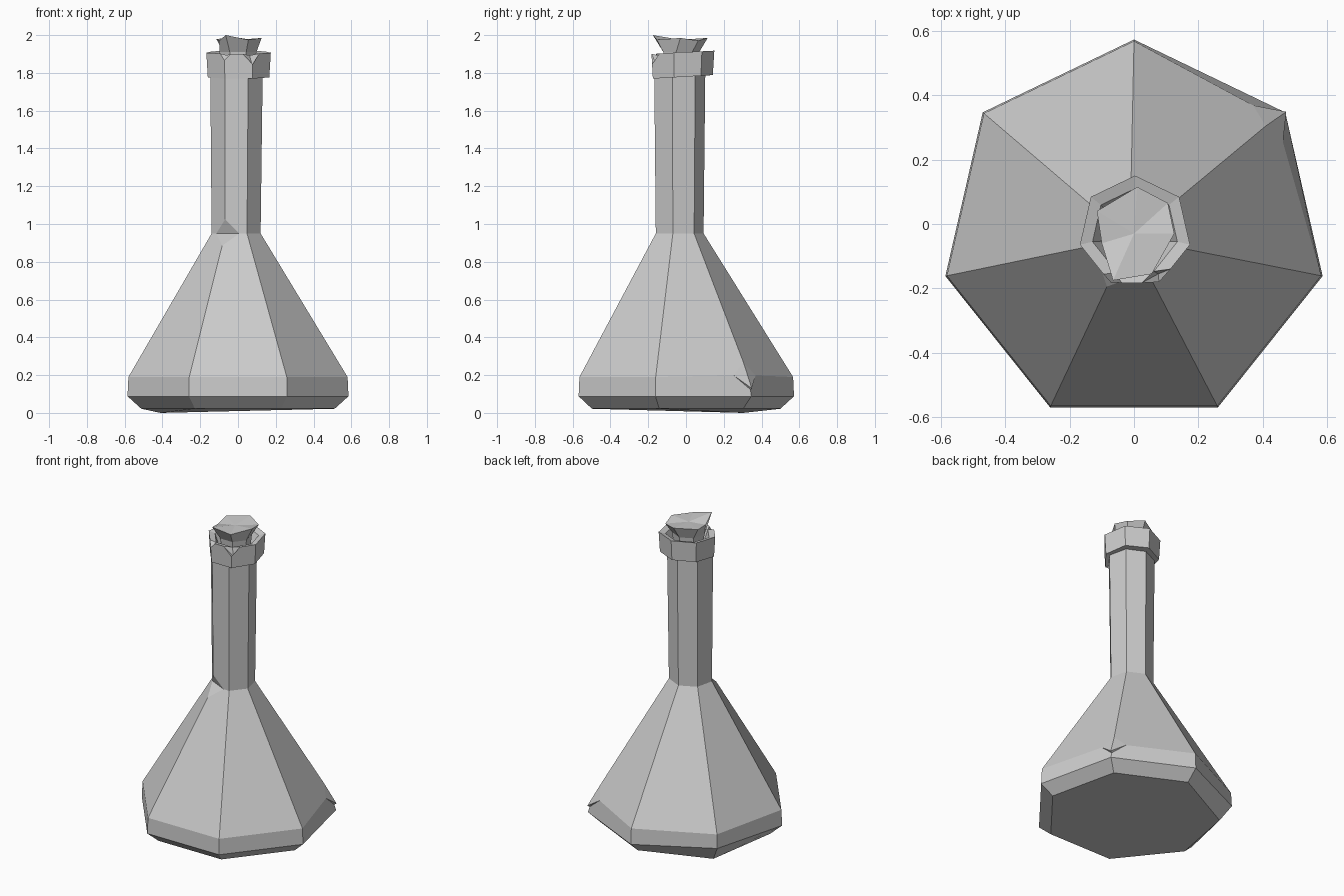
import bpy, bmesh, math
from mathutils import Vector

SIDES = 7

cube = bpy.data.objects.get("Cube")
if cube:
    bpy.data.objects.remove(cube, do_unlink=True)

grey = bpy.data.materials.new("light_grey")
grey.use_nodes = True
grey.diffuse_color = (0.6, 0.6, 0.6, 1)
grey.node_tree.nodes["Principled BSDF"].inputs["Base Color"].default_value = (0.6, 0.6, 0.6, 1)


def ring(bm, r, z, cx=0.0, cy=0.0, tilt=0.0):
    """Seven-sided ring with one corner pointing to the back."""
    verts = []
    for k in range(SIDES):
        a = math.pi / 2 + k * math.tau / SIDES
        x, y = cx + r * math.cos(a), cy + r * math.sin(a)
        verts.append(bm.verts.new((x, y, z + tilt * y)))
    return verts


def skin(bm, rings):
    """Join neighbouring rings with quads."""
    for low, high in zip(rings, rings[1:]):
        for k in range(SIDES):
            n = (k + 1) % SIDES
            bm.faces.new((low[k], low[n], high[n], high[k]))


def cut_corner(bm, vert, size):
    """Slice a corner off and return the new face."""
    res = bmesh.ops.bevel(bm, geom=[vert], offset=size, offset_type='OFFSET',
                          segments=1, profile=0.5, affect='VERTICES')
    return res["faces"][0]


def poke_to(bm, face, point):
    """Split a face into a fan whose middle sits at the given point."""
    res = bmesh.ops.poke(bm, faces=[face])
    res["verts"][0].co = Vector(point)


def finish(bm, name):
    bmesh.ops.recalc_face_normals(bm, faces=bm.faces[:])
    mesh = bpy.data.meshes.new(name)
    bm.to_mesh(mesh)
    bm.free()
    mesh.materials.append(grey)
    bpy.context.collection.objects.link(bpy.data.objects.new(name, mesh))


# Flask body and neck
bm = bmesh.new()
base = ring(bm, 0.525, 0.022, 0, -0.025)
belly = ring(bm, 0.6, 0.088, 0, -0.028)
shoulder = ring(bm, 0.595, 0.19, 0, -0.028)
throat = ring(bm, 0.133, 0.95, -0.01, -0.04)
neck_top = ring(bm, 0.142, 1.785, -0.008, -0.04)
base[1].co.z = 0.0
belly[1].co.z = 0.1
shoulder[6].co = (0.44, 0.33, 0.2)
skin(bm, [base, belly, shoulder, throat, neck_top])
bm.faces.new(base[::-1])

# Nick in the front of the throat
nick = cut_corner(bm, throat[3], 0.075)
ends = sorted(nick.verts, key=lambda v: v.co.x)
bmesh.ops.connect_verts(bm, verts=[ends[0], ends[-1]])

# Raised chip on the back left shoulder
chip = cut_corner(bm, shoulder[6], 0.08)
poke_to(bm, chip, (0.472, 0.348, 0.13))
finish(bm, "flask_body")

# Lip with a hollow top
bm = bmesh.new()
cx, cy = 0.003, -0.025
under = ring(bm, 0.135, 1.785, -0.008, -0.04)
lower = ring(bm, 0.167, 1.78, cx, cy, 0.06)
upper = ring(bm, 0.175, 1.91, cx, cy, 0.05)
inner = ring(bm, 0.135, 1.9, cx, cy, 0.05)
well = ring(bm, 0.105, 1.83, 0, -0.03)
skin(bm, [under, lower, upper, inner, well])
bm.faces.new(well)
dent = cut_corner(bm, upper[4], 0.055)
poke_to(bm, dent, (0.075, -0.155, 1.84))
cut_corner(bm, upper[3], 0.035)
finish(bm, "lip")

# Cork with a rough top
bm = bmesh.new()
foot = ring(bm, 0.09, 1.82, 0, -0.03)
waist = ring(bm, 0.1, 1.91, 0, -0.03)
crown = [bm.verts.new(p) for p in (
    (0.01, 0.115, 1.985), (-0.115, 0.04, 1.98), (-0.1, -0.06, 1.97),
    (-0.065, -0.175, 2.0), (0.055, -0.155, 1.975),
    (0.125, -0.03, 1.985), (0.105, 0.065, 1.97))]
skin(bm, [foot, waist, crown])
top = bm.faces.new(crown)
poke_to(bm, top, (0.0, -0.03, 1.975))
finish(bm, "cork")
